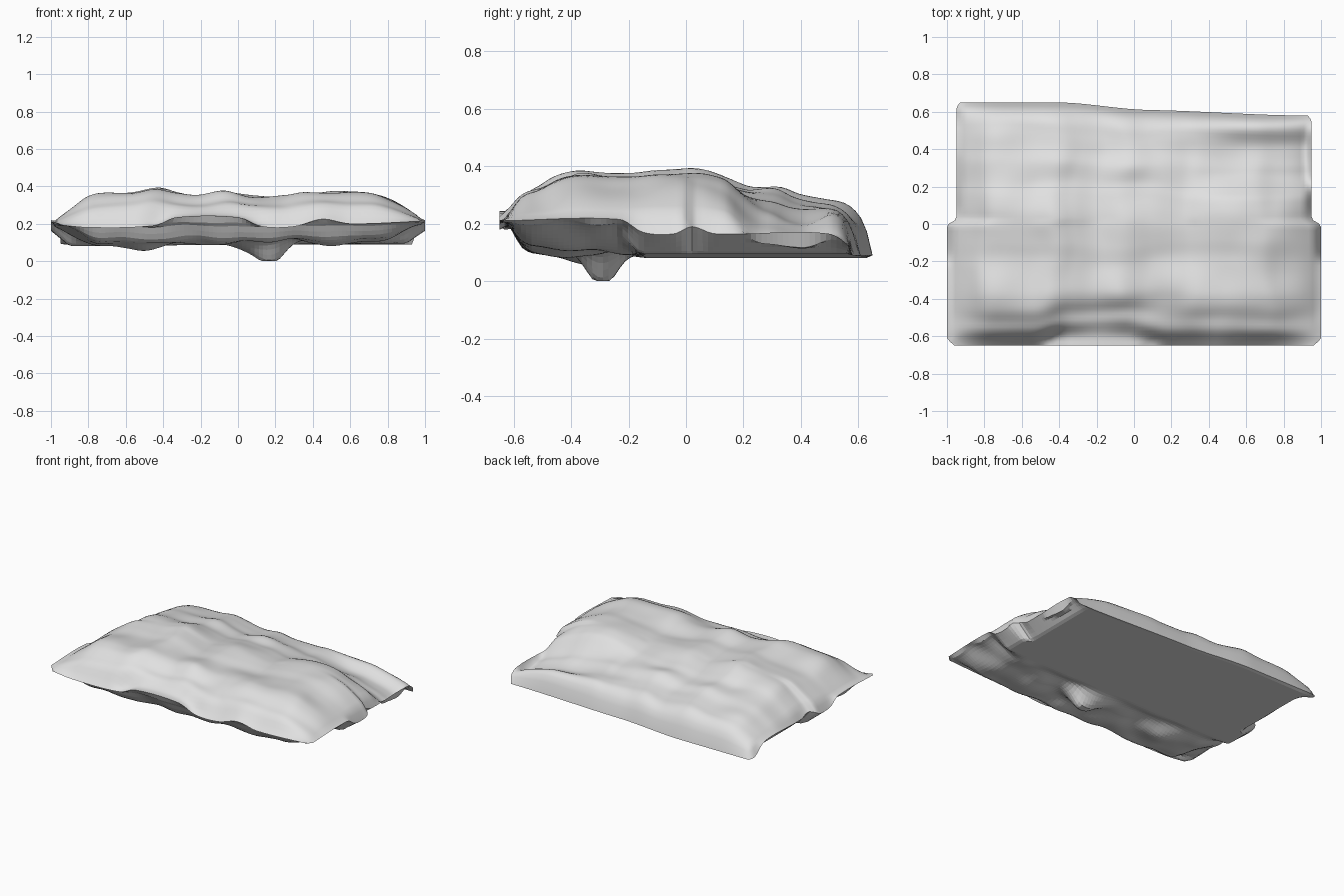
import bpy, bmesh, math
from mathutils import Vector, noise

if "Cube" in bpy.data.objects:
    bpy.data.objects.remove(bpy.data.objects["Cube"], do_unlink=True)

stone = bpy.data.materials.new("pale_grey_stone")
stone.use_nodes = True
stone.diffuse_color = (0.75, 0.75, 0.75, 1)
stone.node_tree.nodes["Principled BSDF"].inputs["Base Color"].default_value = (0.75, 0.75, 0.75, 1)

NX, NY = 90, 66

# Ridge line across the width, and rise and fall from front to back
RIDGE = [(-1, .2), (-.95, .24), (-.88, .29), (-.8, .34), (-.7, .362), (-.55, .372), (-.44, .39),
         (-.33, .365), (-.2, .345), (-.05, .375), (.08, .352), (.25, .345), (.35, .365),
         (.5, .372), (.7, .368), (.8, .335), (.9, .285), (1, .215)]
SPINE = [(-.65, .2), (-.62, .235), (-.57, .3), (-.5, .33), (-.43, .37), (-.36, .385),
         (-.2, .37), (-.1, .38), (.05, .38), (.15, .36), (.22, .335), (.33, .325),
         (.4, .3), (.5, .28), (.57, .26), (.62, .2), (.65, .1)]
FRONT_RIM = [(-1, .2), (-.8, .18), (-.45, .19), (-.33, .235), (0, .235), (.13, .185),
             (.3, .185), (.45, .225), (.6, .2), (1, .215)]
SIDE_RIM = [(-.65, .21), (-.23, .215), (-.15, .17), (-.04, .165), (.02, .19),
            (.1, .165), (.5, .165), (.6, .1), (.65, .09)]


def curve(points, t):
    """Smooth curve through the points of a profile."""
    t = max(points[0][0], min(points[-1][0], t))
    last = len(points) - 1

    def slope(i):
        a, b = points[max(i - 1, 0)], points[min(i + 1, last)]
        return (b[1] - a[1]) / (b[0] - a[0])

    for i in range(last):
        (a, p), (b, q) = points[i], points[i + 1]
        if t <= b:
            d = b - a
            k = (t - a) / d
            s = k * k * (3 - 2 * k)
            return (p + (q - p) * s + d * slope(i) * k * (1 - k) ** 2
                    - d * slope(i + 1) * k * k * (1 - k))


def ease(a, b, t):
    k = max(0, min(1, (t - a) / (b - a)))
    return k * k * (3 - 2 * k)


def bump(x, y, cx, cy, rx, ry):
    return math.exp(-((x - cx) / rx) ** 2 - ((y - cy) / ry) ** 2)


def plan(u, v):
    """Outline: wider front half, slanted back edge, rounded front corners."""
    back = .65 - .04 * ease(-.45, .1, u) - .03 * ease(0, 1, u)
    y = -.65 + v * (back + .65)
    w = 1 - .05 * ease(-.01, .03, y)
    w -= .04 * ease(-.6, -.65, y) ** 2 + .02 * ease(back - .04, back, y) ** 2
    return u * w, y, back


def rim(u, v, x, y):
    if v <= 0:
        return curve(FRONT_RIM, x)
    if v >= 1:
        return .09
    return curve(SIDE_RIM, y)


def top_height(u, v):
    x, y, back = plan(u, v)
    if v in (0, 1) or abs(u) == 1:
        return rim(u, v, x, y)
    inside = ease(1, .75, abs(u)) * ease(-.65, -.45, y) * ease(back, back - .2, y)
    # The middle cliff stands back behind a low ledge
    setback = .05 * ease(-.55, -.35, x) * ease(.2, -.05, x) * ease(-.3, -.5, y)
    sy = y - setback if y < 0 else y + (.65 - back) * ease(0, back, y)
    sy += .04 * inside * noise.noise(Vector((x * 3, y * 3, 2)))
    su = u + .06 * inside * noise.noise(Vector((x * 2, y * 4, 7)))
    # Ground rises from the front rim, and from a lower base at the back
    base = .2 - .1 * ease(-.1, .2, y)
    rise = (curve(SPINE, sy) - base) / (.385 - base)
    foot = base + (curve(FRONT_RIM, x) - base) * ease(-.45, -.6, y)
    z = foot + max(0, curve(RIDGE, su) - foot) * max(0, rise)
    # Low shelf in the back left quarter
    z -= .075 * ease(.15, .6, x) * ease(.13, .28, y) * ease(back - .02, .4, y)
    z -= .02 * inside * bump(x, y, -.1, .15, .25, .12)
    z += .018 * inside * noise.noise(Vector((x * 4, y * 5, .3)))
    # Settle the sides onto the rim
    return z + (rim(u, v, x, y) - z) * .6 * ease(.96, 1, abs(u))


def under_height(u, v):
    x, y, back = plan(u, v)
    r = rim(u, v, x, y)
    if v in (0, 1) or abs(u) == 1:
        return r
    # Rocky front underside with a hanging lump
    rock = .2 - .095 * ease(-.67, -.53, y) * ease(1, .72, abs(x))
    rock += .03 * noise.noise(Vector((x * 5, y * 6, 9)))
    rock -= .035 * bump(x, y, -.6, -.35, .35, .12)
    rock -= .1 * bump(x, y, .18, -.3, .09, .07) + .03 * bump(x, y, .05, -.3, .12, .1)
    rock += (r - rock) * ease(.06, 0, v)
    # Level floor behind it, undercut along the sides
    floor = .088 + .008 * x
    floor += (r - floor) * max(0, (abs(u) - .9) / .1)
    z = rock + (floor - rock) * ease(-.25, -.15, y)
    return max(0, min(z, top_height(u, v) - .01))


def sheet(name, height, flip):
    bm = bmesh.new()
    rows = []
    for j in range(NY + 1):
        row = []
        for i in range(NX + 1):
            u, v = 2 * i / NX - 1, j / NY
            x, y, _ = plan(u, v)
            row.append(bm.verts.new((x, y, height(u, v))))
        rows.append(row)
    for lo, hi in zip(rows, rows[1:]):
        for i in range(NX):
            quad = [lo[i], lo[i + 1], hi[i + 1], hi[i]]
            bm.faces.new(quad[::-1] if flip else quad)
    mesh = bpy.data.meshes.new(name)
    bm.to_mesh(mesh)
    bm.free()
    mesh.materials.append(stone)
    obj = bpy.data.objects.new(name, mesh)
    bpy.context.collection.objects.link(obj)
    return obj


# Smooth rolling ground on top
ground = sheet("ground_surface", top_height, False)
for p in ground.data.polygons:
    p.use_smooth = True

# Faceted rock below
sheet("rocky_underside", under_height, True)
